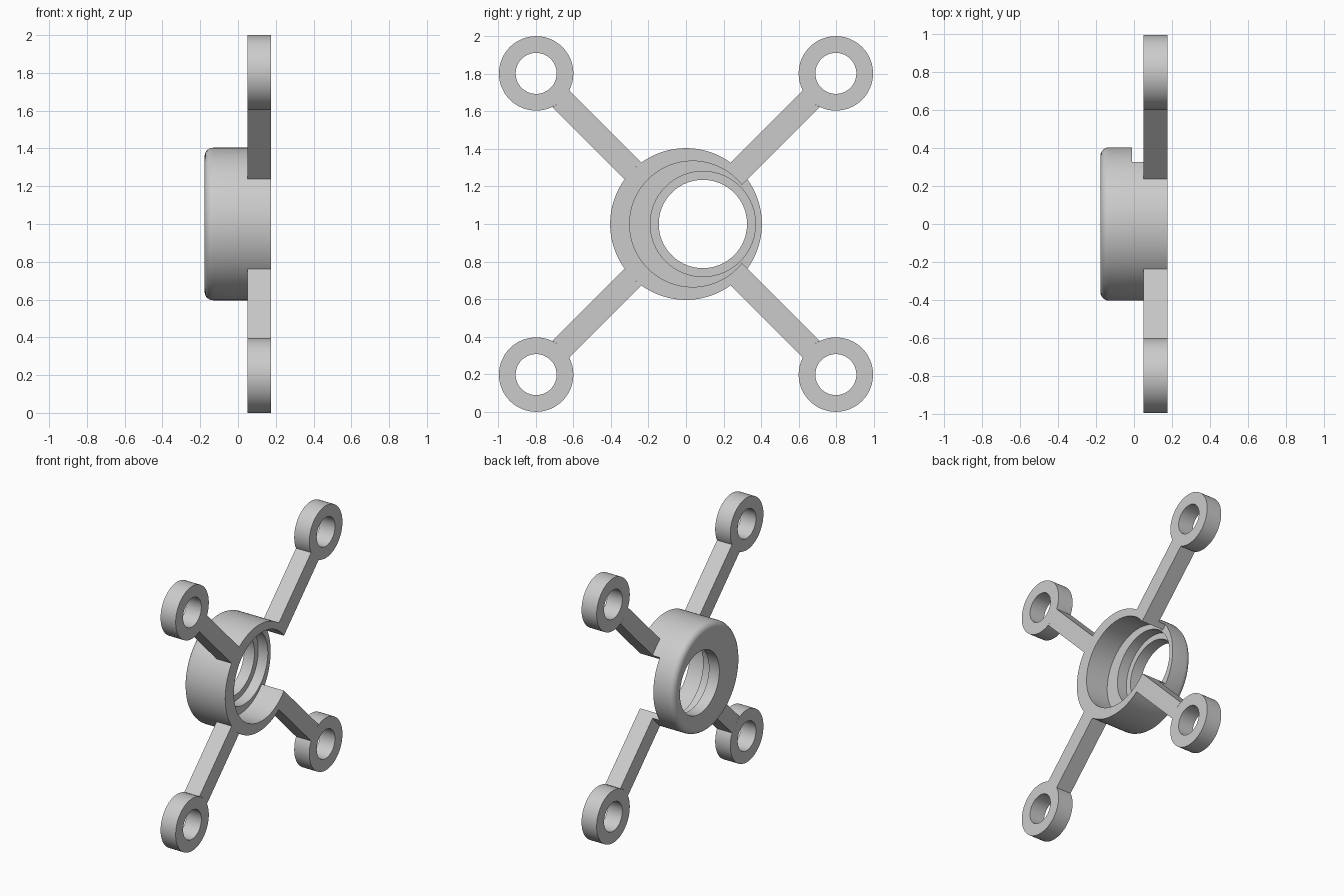
import bpy, bmesh, math

cube = bpy.data.objects.get("Cube")
if cube:
    bpy.data.objects.remove(cube, do_unlink=True)

grey = bpy.data.materials.new("plain_grey")
grey.use_nodes = True
colour = (0.6, 0.6, 0.6, 1)
grey.diffuse_color = colour
grey.node_tree.nodes["Principled BSDF"].inputs["Base Color"].default_value = colour

FRONT, BACK, PLATE, SHELF = 0.176, -0.177, 0.05, -0.01
MID = 1.0                        # height of the hub axis
HUB, FILLET = 0.404, 0.045       # hub radius and rear edge rounding
EYE_Y, EYE_Z = 0.798, 0.802      # eyelet offsets
EYE, HOLE = 0.198, 0.109         # eyelet radii
HALF = 0.0636                    # half width of an arm
BORE_Y = HALF * math.sqrt(2)     # the bore axis lies where the arm edges meet
COUNT = 128


def finish(name, bm):
    bmesh.ops.recalc_face_normals(bm, faces=bm.faces)
    mesh = bpy.data.meshes.new(name)
    bm.to_mesh(mesh)
    bm.free()
    mesh.materials.append(grey)
    obj = bpy.data.objects.new(name, mesh)
    bpy.context.collection.objects.link(obj)
    bpy.ops.object.select_all(action="DESELECT")
    obj.select_set(True)
    bpy.context.view_layer.objects.active = obj
    bpy.ops.object.shade_smooth_by_angle(angle=math.radians(30))


def ring_body(name, rings, y, z, wall=None):
    """Join circles (x, centre offset, radius) into a closed tube along x.
    Points lie on rays from (y, z). Four rings from index wall form a rim
    that is left open for the quarter turn facing +y."""
    bm = bmesh.new()
    columns = []
    for i in range(COUNT):
        t = math.tau * i / COUNT
        column = []
        for x, offset, r in rings:
            s = offset * math.cos(t) + math.sqrt(r * r - (offset * math.sin(t)) ** 2)
            column.append(bm.verts.new((x, y + s * math.cos(t), z + s * math.sin(t))))
        columns.append(column)
    eighth = COUNT // 8
    for i, a in enumerate(columns):
        b = columns[(i + 1) % COUNT]
        order = list(range(len(rings)))
        if wall is not None and (i < eighth or i >= COUNT - eighth):
            del order[wall + 1:wall + 3]
        for j, k in zip(order, order[1:] + order[:1]):
            bm.faces.new((a[j], a[k], b[k], b[j]))
    if wall is not None:
        for i in (eighth, -eighth):
            bm.faces.new(columns[i][wall:wall + 4])
    bmesh.ops.delete(bm, geom=[v for v in bm.verts if not v.link_faces], context="VERTS")
    finish(name, bm)


# Hub: rounded rear edge, open front rim, stepped off-centre bores
rings = [(BACK, 0, 0.235)]
for i in range(7):
    a = math.pi / 2 * i / 6
    rings.append((BACK + FILLET - FILLET * math.cos(a), -BORE_Y,
                  HUB - FILLET + FILLET * math.sin(a)))
rim_start = len(rings)
pocket = 0.035 - BORE_Y
rings += [(SHELF, -BORE_Y, HUB), (FRONT, -BORE_Y, HUB),
          (FRONT, pocket, 0.335), (SHELF, pocket, 0.335),
          (SHELF, 0, 0.28), (-0.09, 0, 0.28), (-0.09, 0, 0.235)]
ring_body("hub", rings, BORE_Y, MID, rim_start)


def arm(name, sy, sz):
    """Diagonal bar whose ends follow the hub and the eyelet."""
    reach = math.hypot(EYE_Y, EYE_Z)
    across = [HALF * k / 4 for k in range(-4, 5)]
    outline = [(math.sqrt(HUB ** 2 - v * v), v) for v in across]
    outline += [(reach - math.sqrt(EYE ** 2 - v * v), v) for v in reversed(across)]
    c = math.sqrt(0.5)
    bm = bmesh.new()
    low, high = [[bm.verts.new((x, sy * c * (u - v), MID + sz * c * (u + v)))
                  for u, v in outline] for x in (PLATE, FRONT)]
    bm.faces.new(low)
    bm.faces.new(high)
    for i in range(len(outline)):
        bm.faces.new((low[i - 1], low[i], high[i], high[i - 1]))
    finish(name, bm)


# Four arms with eyelets
for sy, side in ((-1, "front"), (1, "rear")):
    for sz, level in ((-1, "lower"), (1, "upper")):
        arm(f"{side}_{level}_arm", sy, sz)
        ring_body(f"{side}_{level}_eyelet",
                  [(PLATE, 0, HOLE), (PLATE, 0, EYE), (FRONT, 0, EYE), (FRONT, 0, HOLE)],
                  sy * EYE_Y, MID + sz * EYE_Z)
